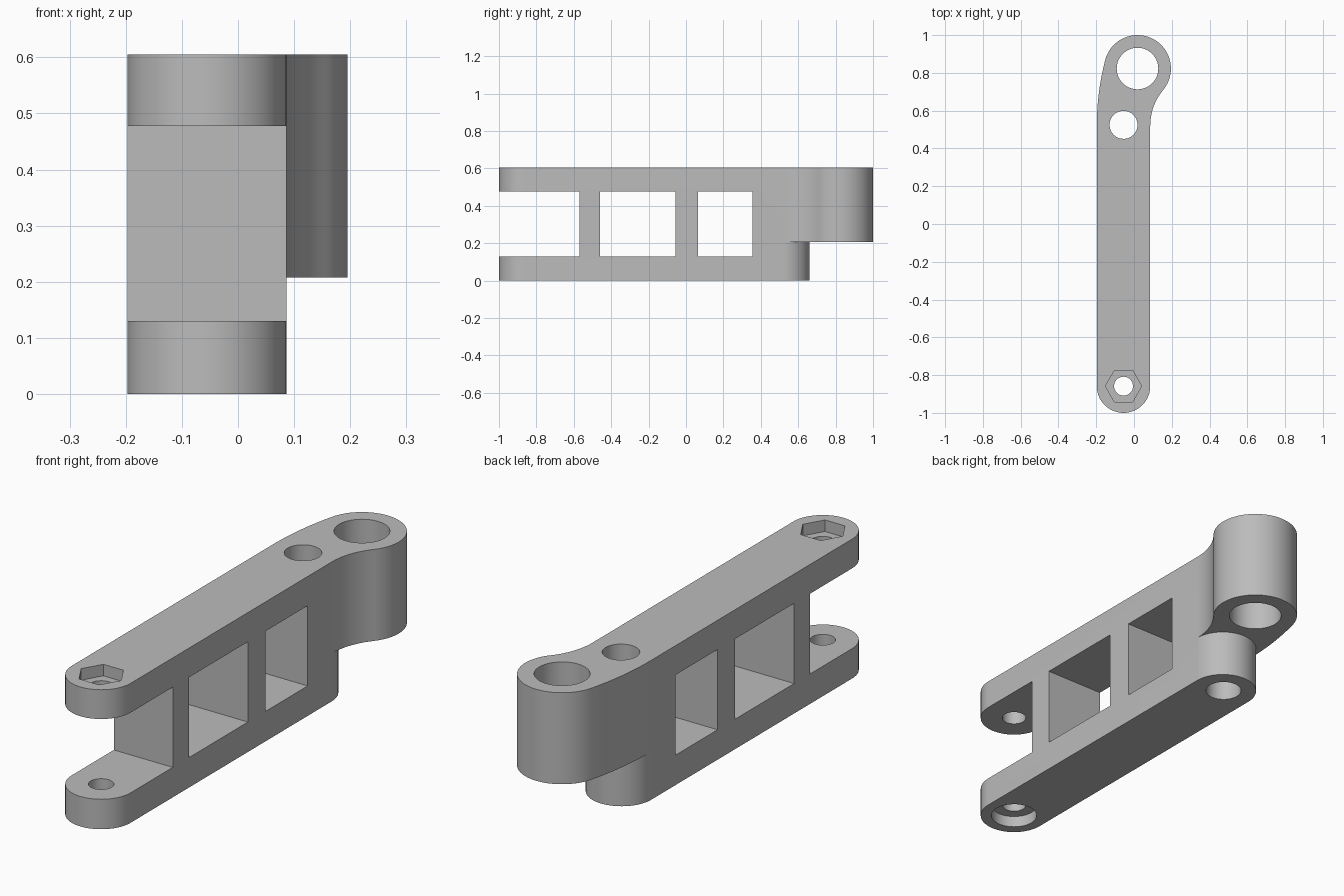
import bpy, bmesh
from math import pi, cos, sin, atan2

if "Cube" in bpy.data.objects:
    bpy.data.objects.remove(bpy.data.objects["Cube"])

# Main dimensions
BAR_X, BAR_R = -0.0555, 0.1415           # bar centre line and half width
FRONT_Y, REAR_Y = -0.8585, 0.52          # centres of the rounded bar ends
BOSS_X, BOSS_Y, BOSS_R = 0.0185, 0.823, 0.177
TOP, STEP = 0.605, 0.208                 # overall height, underside of the boss
GAP_LOW, GAP_HIGH = 0.13, 0.478          # height range of the window openings

grey = bpy.data.materials.new("plain grey")
grey.use_nodes = True
colour = (0.5, 0.5, 0.5, 1)
grey.diffuse_color = colour
grey.node_tree.nodes["Principled BSDF"].inputs["Base Color"].default_value = colour


def arc(x, y, r, start, end, steps):
    angles = [start + (end - start) * i / steps for i in range(steps + 1)]
    return [(x + r * cos(a), y + r * sin(a)) for a in angles]


def prism(name, outline, low, high):
    """Extrude a flat outline between two heights."""
    bm = bmesh.new()
    points = []
    for x, y in outline:
        if not points or abs(x - points[-1][0]) + abs(y - points[-1][1]) > 1e-5:
            points.append((x, y))
    base = bm.faces.new([bm.verts.new((x, y, low)) for x, y in points])
    new = bmesh.ops.extrude_face_region(bm, geom=[base])["geom"]
    bmesh.ops.translate(bm, vec=(0, 0, high - low),
                        verts=[v for v in new if isinstance(v, bmesh.types.BMVert)])
    bmesh.ops.recalc_face_normals(bm, faces=bm.faces)
    mesh = bpy.data.meshes.new(name)
    bm.to_mesh(mesh)
    bm.free()
    mesh.materials.append(grey)
    obj = bpy.data.objects.new(name, mesh)
    bpy.context.collection.objects.link(obj)
    return obj


def hole(name, x, y, r, low, high, sides=64):
    return prism(name, arc(x, y, r, 0, 2 * pi, sides)[:-1], low, high)


def window(name, y0, y1):
    x0, x1 = BAR_X - 0.3, BAR_X + 0.3
    return prism(name, [(x0, y0), (x1, y0), (x1, y1), (x0, y1)], GAP_LOW, GAP_HIGH)


def blend_radius(side, sign):
    """Radius of the arc tangent to a bar side and to the boss circle."""
    dx, dy = BOSS_X - side, BOSS_Y - REAR_Y
    return (dx * dx + dy * dy - BOSS_R ** 2) / (2 * (dx + sign * BOSS_R))


# Upper outline: bar running into the offset boss through two tangent arcs
left_side, right_side = BAR_X - BAR_R, BAR_X + BAR_R
r_out = blend_radius(left_side, -1)
r_in = blend_radius(right_side, 1)
if r_in < 0:
    r_in = -r_in
cx_in, cx_out = right_side + r_in, left_side + r_out
a_in = atan2(BOSS_Y - REAR_Y, BOSS_X - cx_in)
a_out = atan2(BOSS_Y - REAR_Y, BOSS_X - cx_out)
front_end = arc(BAR_X, FRONT_Y, BAR_R, pi, 2 * pi, 36)
upper = (front_end
         + arc(cx_in, REAR_Y, r_in, pi, a_in, 12)
         + arc(BOSS_X, BOSS_Y, BOSS_R, a_in - pi, a_out, 48)
         + arc(cx_out, REAR_Y, r_out, a_out, pi, 8))
lower = front_end + arc(BAR_X, REAR_Y, BAR_R, 0, pi, 36)

arm = prism("lever_arm", upper, STEP, TOP)
foot = prism("lower_bar", lower, 0, STEP)

# Windows, bores, hexagonal nut pocket and round counterbore
cutters = [
    window("fork_gap", -1.2, -0.57),
    window("front_window", -0.46, -0.055),
    window("rear_window", 0.065, 0.355),
    hole("boss_bore", BOSS_X, BOSS_Y, 0.11, -0.1, 0.7),
    hole("pivot_bore", BAR_X, REAR_Y + 0.005, 0.074, -0.1, 0.7),
    hole("pin_bore", BAR_X, FRONT_Y, 0.05, -0.1, 0.7, 48),
    hole("nut_pocket", BAR_X, FRONT_Y, 0.096, TOP - 0.05, 0.7, 6),
    hole("counterbore", BAR_X, FRONT_Y, 0.096, -0.1, 0.05),
]


def combine(obj, operation):
    obj.hide_render = True
    mod = arm.modifiers.new(obj.name, "BOOLEAN")
    mod.operation, mod.solver, mod.object = operation, "EXACT", obj


combine(foot, "UNION")
for cutter in cutters:
    combine(cutter, "DIFFERENCE")

# Bake the result, drop the helpers and merge coplanar faces
bpy.context.view_layer.update()
baked = bpy.data.meshes.new_from_object(
    arm.evaluated_get(bpy.context.evaluated_depsgraph_get()))
arm.modifiers.clear()
arm.data = baked
for helper in [foot] + cutters:
    bpy.data.objects.remove(helper)
bm = bmesh.new()
bm.from_mesh(baked)
bmesh.ops.remove_doubles(bm, verts=bm.verts, dist=1e-5)
bmesh.ops.dissolve_limit(bm, angle_limit=0.002, verts=bm.verts, edges=bm.edges)
bm.to_mesh(baked)
bm.free()

bpy.ops.object.select_all(action="DESELECT")
arm.select_set(True)
bpy.context.view_layer.objects.active = arm
bpy.ops.object.shade_smooth_by_angle(angle=pi / 6)
